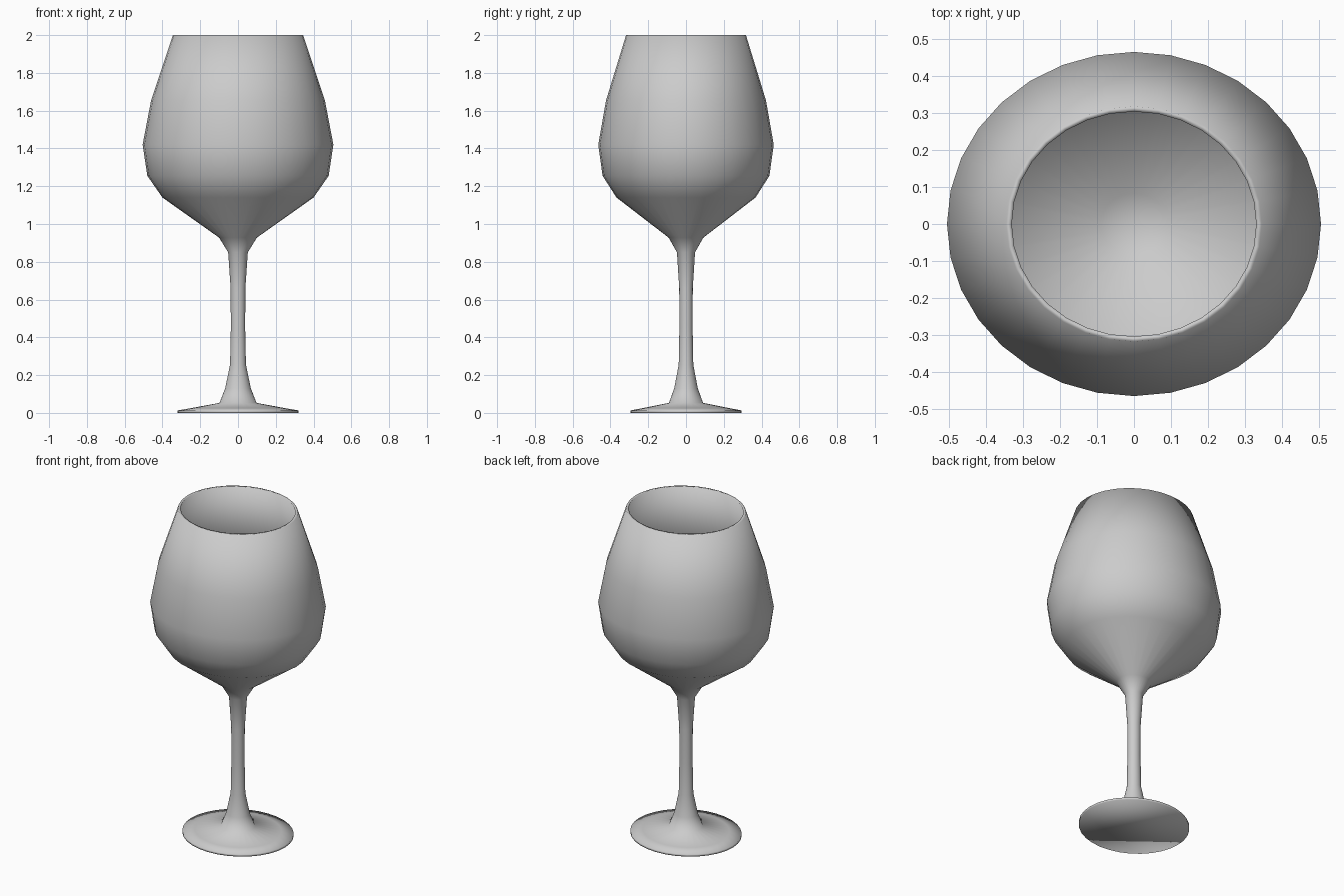
import bpy, bmesh, math

if "Cube" in bpy.data.objects:
    bpy.data.objects.remove(bpy.data.objects["Cube"])

SIDES = 32        # segments around the axis
DEPTH = 0.92      # the glass is slightly oval: y is narrower than x

# Profile as (radius, height), from the foot up the outside and down the inside
foot = [(0.32, 0.0), (0.32, 0.013), (0.25, 0.025), (0.098, 0.053)]
stem = [(0.068, 0.13), (0.042, 0.255), (0.038, 0.45), (0.039, 0.66), (0.052, 0.85)]
bowl_outside = [(0.10, 0.928), (0.40, 1.14), (0.48, 1.255), (0.505, 1.42),
                (0.46, 1.655), (0.345, 2.0)]
bowl_inside = [(0.33, 2.0), (0.443, 1.655), (0.487, 1.42), (0.463, 1.265),
               (0.388, 1.157), (0.09, 0.95)]


def lathe(name, profile, material):
    """Spin a profile into a closed oval mesh with smooth shading."""
    bm = bmesh.new()
    rings = []
    for r, z in profile:
        angles = [2 * math.pi * i / SIDES for i in range(SIDES)]
        rings.append([bm.verts.new((r * math.cos(a), DEPTH * r * math.sin(a), z))
                      for a in angles])
    for low, high in zip(rings, rings[1:]):
        for i in range(SIDES):
            j = (i + 1) % SIDES
            bm.faces.new((low[i], low[j], high[j], high[i]))
    bm.faces.new(list(reversed(rings[0])))      # underside of the foot
    tip = bm.verts.new((0, 0, profile[-1][1] - 0.012))   # bottom of the bowl
    for i in range(SIDES):
        bm.faces.new((rings[-1][i], rings[-1][(i + 1) % SIDES], tip))
    for f in bm.faces:
        f.smooth = True
    bm.normal_update()
    mesh = bpy.data.meshes.new(name)
    bm.to_mesh(mesh)
    bm.free()
    mesh.materials.append(material)
    obj = bpy.data.objects.new(name, mesh)
    bpy.context.collection.objects.link(obj)
    return obj


grey = bpy.data.materials.new("light_grey")
grey.diffuse_color = (0.6, 0.6, 0.6, 1)
grey.use_nodes = True
grey.node_tree.nodes["Principled BSDF"].inputs["Base Color"].default_value = grey.diffuse_color

# Foot, stem and bowl are one continuous glass surface
lathe("wine_glass", foot + stem + bowl_outside + bowl_inside, grey)
